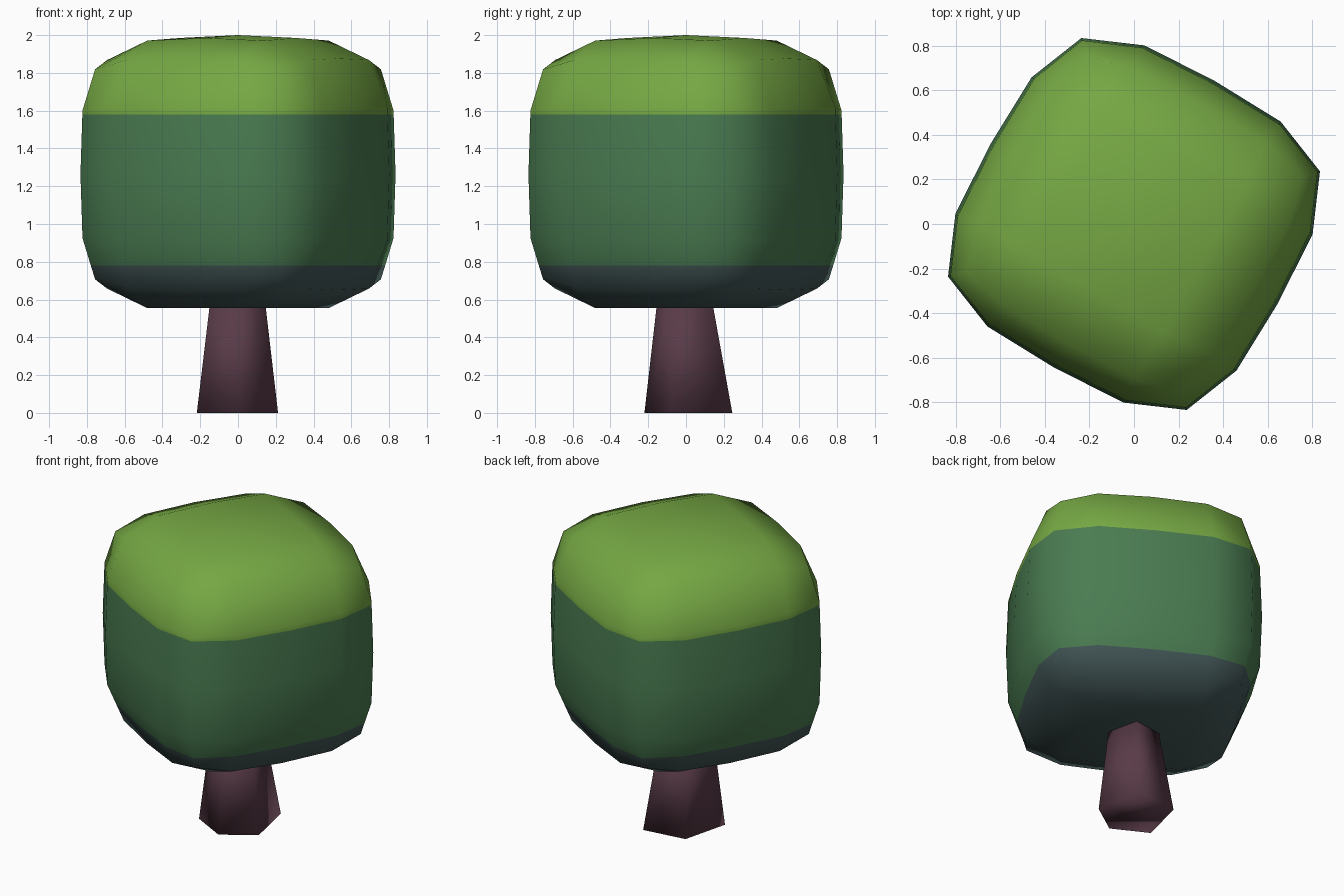
import bpy, bmesh, math
from itertools import product

if "Cube" in bpy.data.objects:
    bpy.data.objects.remove(bpy.data.objects["Cube"])


def material(name, rgb):
    m = bpy.data.materials.new(name)
    m.diffuse_color = (*rgb, 1)
    m.use_nodes = True
    m.node_tree.nodes["Principled BSDF"].inputs["Base Color"].default_value = m.diffuse_color
    return m


def finish(bm, name, mats):
    bmesh.ops.recalc_face_normals(bm, faces=bm.faces[:])
    for f in bm.faces:
        f.smooth = True
    me = bpy.data.meshes.new(name)
    bm.to_mesh(me)
    bm.free()
    for m in mats:
        me.materials.append(m)
    ob = bpy.data.objects.new(name, me)
    bpy.context.collection.objects.link(ob)
    return ob


light_green = material("light green", (0.18, 0.39, 0.057))
mid_green = material("mid green", (0.068, 0.2, 0.082))
dark_slate = material("dark slate green", (0.056, 0.094, 0.094))
bark = material("plum bark", (0.1, 0.044, 0.065))

# Canopy: a softened cube, 4 x 4 quads a side; size of each vertex class by grid level
LEVELS = {
    (0, 0, 2): {2: 0.737, 0: 0},
    (0, 1, 2): {2: 0.722, 1: 0.35, 0: 0},
    (1, 1, 2): {2: 0.708, 1: 0.353},
    (0, 2, 2): {2: 0.613, 0: 0},
    (1, 2, 2): {2: 0.605, 1: 0.338},
    (2, 2, 2): {2: 0.556},
}
CENTRE_Z, TURN, FLOOR = 1.263, math.radians(-29.2), 0.555
bm = bmesh.new()
verts = {}
for p in product(range(-2, 3), repeat=3):
    key = tuple(sorted(abs(c) for c in p))
    if key[2] == 2:
        x, y, z = (math.copysign(LEVELS[key][abs(c)], c) for c in p)
        verts[p] = bm.verts.new((x * math.cos(TURN) - y * math.sin(TURN),
                                 x * math.sin(TURN) + y * math.cos(TURN),
                                 max(FLOOR, z + CENTRE_Z)))
for axis, side, i, j in product(range(3), (-2, 2), range(-2, 2), range(-2, 2)):
    quad = []
    for a, b in ((i, j), (i + 1, j), (i + 1, j + 1), (i, j + 1)):
        p = [a, b]
        p.insert(axis, side)
        quad.append(verts[tuple(p)])
    bm.faces.new(quad)

# Colour bands cut at two heights
LOW, HIGH = 0.78, 1.58
for h in (LOW, HIGH):
    bmesh.ops.bisect_plane(bm, geom=bm.verts[:] + bm.edges[:] + bm.faces[:],
                           plane_co=(0, 0, h), plane_no=(0, 0, 1))
for f in bm.faces:
    z = f.calc_center_median().z
    f.material_index = 0 if z > HIGH else 1 if z > LOW else 2
finish(bm, "canopy", [light_green, mid_green, dark_slate])

# Trunk: tapered five-sided post
base = [(-0.218, -0.10), (0.01, -0.22), (0.212, -0.08), (0.145, 0.245), (-0.14, 0.205)]
bm = bmesh.new()
low = [bm.verts.new((x, y, 0)) for x, y in base]
high = [bm.verts.new((x * 0.67, y * 0.62 - 0.015, 0.6)) for x, y in base]
for i in range(5):
    k = (i + 1) % 5
    bm.faces.new((low[i], low[k], high[k], high[i]))
bm.faces.new(low[::-1])
bm.faces.new(high)
finish(bm, "trunk", [bark])
